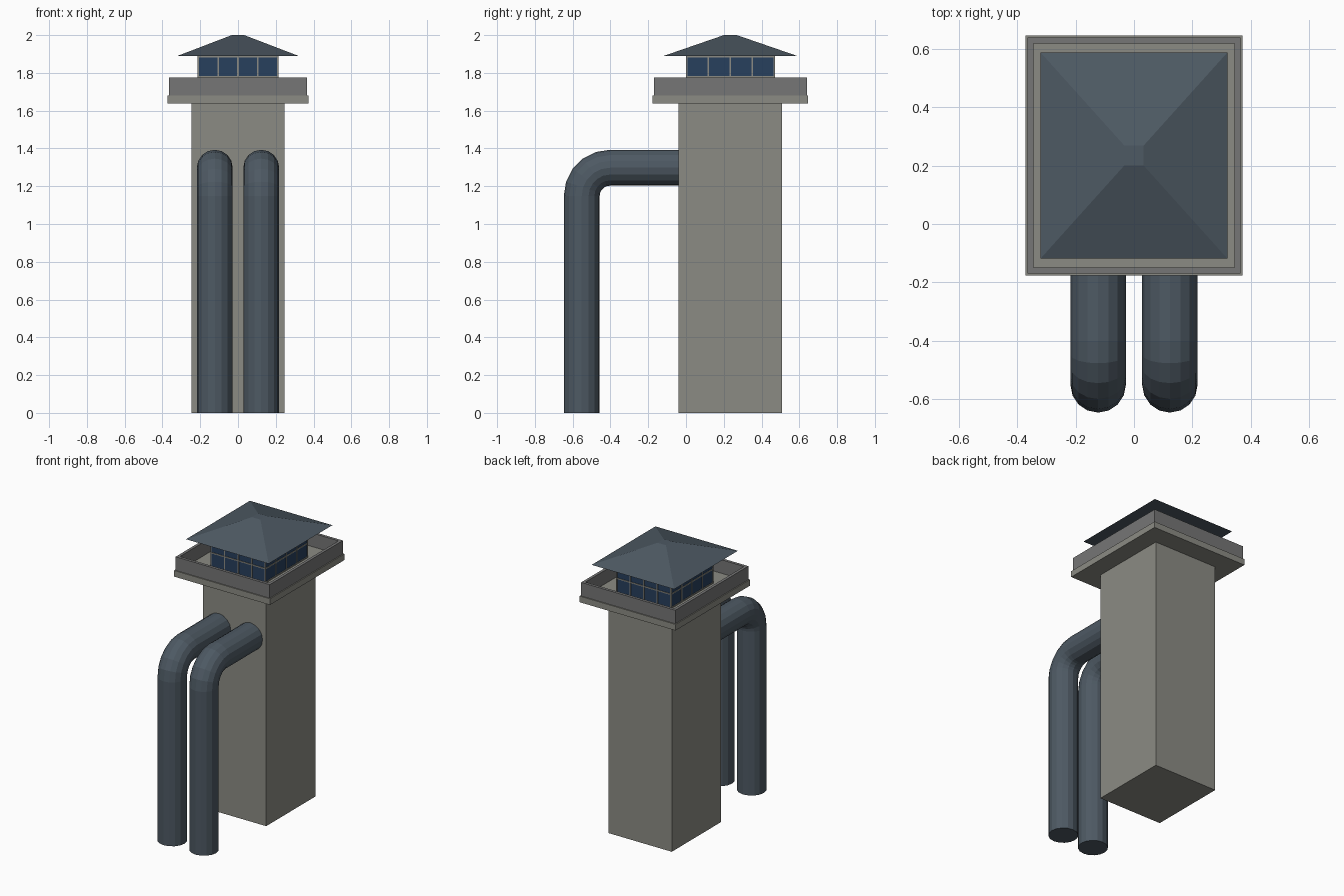
import bpy, bmesh
from math import sin, cos, pi
from mathutils import Vector

if "Cube" in bpy.data.objects:
    bpy.data.objects.remove(bpy.data.objects["Cube"])

CY = 0.235  # tower centre in y


def material(name, rgb):
    m = bpy.data.materials.new(name)
    m.diffuse_color = (*rgb, 1)
    m.use_nodes = True
    m.node_tree.nodes["Principled BSDF"].inputs["Base Color"].default_value = m.diffuse_color
    return m


STONE = material("stone", (0.26, 0.26, 0.23))
GREY = material("parapet_grey", (0.18, 0.18, 0.18))
METAL = material("blue_grey_metal", (0.075, 0.1, 0.125))
GLASS = material("blue_glass", (0.02, 0.05, 0.11))


def finish(name, bm, mat):
    bmesh.ops.recalc_face_normals(bm, faces=bm.faces)
    me = bpy.data.meshes.new(name)
    bm.to_mesh(me)
    bm.free()
    me.materials.append(mat)
    ob = bpy.data.objects.new(name, me)
    bpy.context.collection.objects.link(ob)
    return ob


def ring(bm, hx, hy, z):
    return [bm.verts.new((sx * hx, CY + sy * hy, z))
            for sx, sy in ((-1, -1), (1, -1), (1, 1), (-1, 1))]


def bridge(bm, a, b):
    n = len(a)
    for i in range(n):
        j = (i + 1) % n
        bm.faces.new((a[i], a[j], b[j], b[i]))


def stack(name, sections, mat, closed=False):
    """Rectangular loft through (half x, half y, z) sections."""
    bm = bmesh.new()
    rings = [ring(bm, *s) for s in sections]
    for a, b in zip(rings, rings[1:]):
        bridge(bm, a, b)
    if closed:
        bridge(bm, rings[-1], rings[0])
    else:
        bm.faces.new(rings[0])
        bm.faces.new(rings[-1])
    return finish(name, bm, mat)


def box(bm, lo, hi):
    r = bmesh.ops.create_cube(bm, size=1)
    lo, hi = Vector(lo), Vector(hi)
    for v in r["verts"]:
        v.co = Vector(v.co[i] * (hi[i] - lo[i]) + (hi[i] + lo[i]) / 2 for i in range(3))


# Tower shaft and the ledge it carries
stack("shaft", [(0.246, 0.274, 0), (0.246, 0.274, 1.64)], STONE)
stack("ledge", [(0.372, 0.412, 1.637), (0.372, 0.412, 1.68)], STONE)

# Open parapet wall around the ledge
stack("parapet", [(0.365, 0.405, 1.68), (0.365, 0.405, 1.775),
                  (0.345, 0.385, 1.775), (0.345, 0.385, 1.68)], GREY, closed=True)

# Glazed lantern with a thin lattice of bars
HX, HY, Z0, Z1 = 0.21, 0.232, 1.68, 1.89
stack("lantern_glass", [(HX, HY, Z0), (HX, HY, Z1)], GLASS)
bm = bmesh.new()
b = 0.004
for i in range(5):
    x = -HX + HX * i / 2
    y = CY - HY + HY * i / 2
    for s in (-1, 1):
        ye, xe = CY + s * HY, s * HX
        box(bm, (x - b, ye - b, Z0), (x + b, ye + b, Z1))
        if 0 < i < 4:
            box(bm, (xe - b, y - b, Z0), (xe + b, y + b, Z1))
for z in (Z0 + b, 1.78, Z1 - b):
    for s in (-1, 1):
        box(bm, (-HX, CY + s * HY - b, z - b), (HX, CY + s * HY + b, z + b))
        box(bm, (s * HX - b, CY - HY, z - b), (s * HX + b, CY + HY, z + b))
finish("lantern_bars", bm, STONE)

# Hipped roof with a small flat top
stack("roof", [(0.32, 0.353, 1.89), (0.033, 0.034, 2.0)], METAL)

# Two elbow pipes entering the front of the shaft
R, BEND, SIDES, STEPS = 0.095, 0.15, 16, 5
PY, PZ = -0.552, 1.298
for name, px in (("left_pipe", -0.123), ("right_pipe", 0.123)):
    path = [(PY, 0, 0)]
    for k in range(STEPS + 1):
        t = pi / 2 * k / STEPS
        path.append((PY + BEND * (1 - cos(t)), PZ - BEND + BEND * sin(t), t))
    path.append((-0.03, PZ, pi / 2))
    bm = bmesh.new()
    loops = []
    for y, z, t in path:
        loop = []
        for k in range(SIDES):
            a = 2 * pi * k / SIDES
            u = R * sin(a)
            loop.append(bm.verts.new((px + R * cos(a), y + u * cos(t), z - u * sin(t))))
        loops.append(loop)
    for a, c in zip(loops, loops[1:]):
        bridge(bm, a, c)
    bm.faces.new(loops[0])
    bm.faces.new(loops[-1])
    finish(name, bm, METAL)
